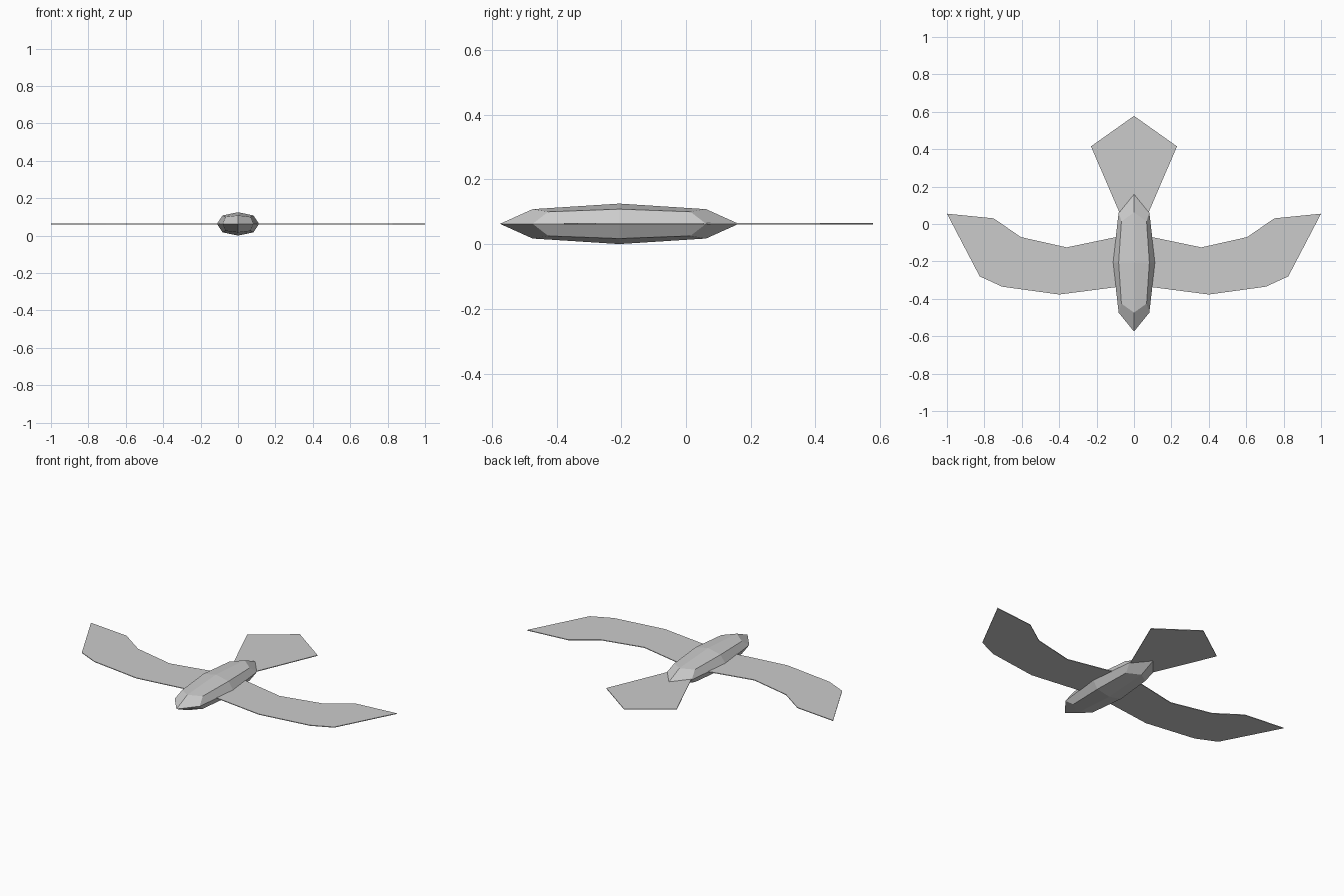
import bpy
import bmesh

if "Cube" in bpy.data.objects:
    bpy.data.objects.remove(bpy.data.objects["Cube"])

MID = 0.0625      # height of the body's centre line
THICK = 0.004     # thickness of wings and tail

grey = bpy.data.materials.new("light grey")
grey.diffuse_color = (0.6, 0.6, 0.6, 1)
grey.use_nodes = True
grey.node_tree.nodes["Principled BSDF"].inputs["Base Color"].default_value = grey.diffuse_color


def add_object(name, bm):
    bmesh.ops.recalc_face_normals(bm, faces=bm.faces)
    mesh = bpy.data.meshes.new(name)
    bm.to_mesh(mesh)
    bm.free()
    mesh.materials.append(grey)
    obj = bpy.data.objects.new(name, mesh)
    bpy.context.collection.objects.link(obj)
    return obj


def plate(name, outline):
    """Thin flat plate from a top-down outline."""
    bm = bmesh.new()
    face = bm.faces.new([bm.verts.new((x, y, MID - THICK / 2)) for x, y in outline])
    top = bmesh.ops.extrude_face_region(bm, geom=[face])["geom"]
    bmesh.ops.translate(bm, vec=(0, 0, THICK),
                        verts=[v for v in top if isinstance(v, bmesh.types.BMVert)])
    return add_object(name, bm)


# Body: a cube rounded by one subdivision level and stretched lengthwise
bm = bmesh.new()
bmesh.ops.create_cube(bm, size=2)
body = add_object("body", bm)
body.modifiers.new("rounding", "SUBSURF").levels = 1
body.modifiers["rounding"].render_levels = 1
LIMIT = 0.8395    # half-width of the rounded unit cube
body.scale = (0.113 / LIMIT, 0.369 / LIMIT, MID / LIMIT)
body.location = (0, -0.206, MID)

# Wings: one swept outline, mirrored
wing = [(0, -0.325), (0.40, -0.377), (0.705, -0.335), (0.825, -0.28), (1.0, 0.055),
        (0.75, 0.03), (0.605, -0.07), (0.36, -0.125), (0, -0.05)]
for name, side in (("right_wing", 1), ("left_wing", -1)):
    plate(name, [(side * x, y) for x, y in wing])

# Tail: a five-sided fan
plate("tail", [(-0.06, 0.02), (0.06, 0.02), (0.23, 0.415), (0, 0.578), (-0.23, 0.415)])
